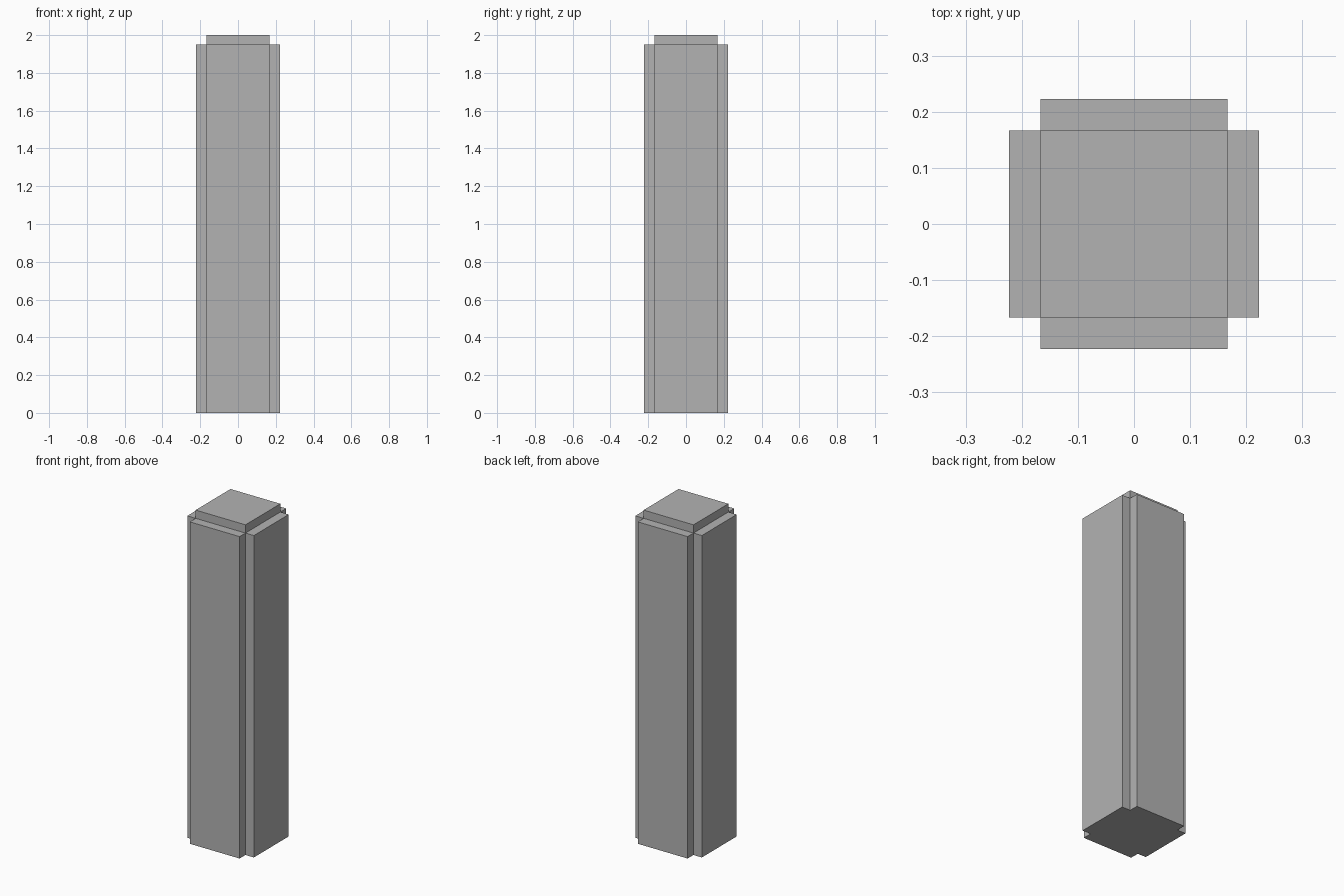
import bpy
from math import cos, sin, pi

cube = bpy.data.objects.get("Cube")
if cube:
    bpy.data.objects.remove(cube, do_unlink=True)

CORE = 0.167        # half width of the core
OUTER = 0.223       # half width across the panels
PANEL_TOP = 1.95

grey = bpy.data.materials.new("stone_grey")
grey.use_nodes = True
grey.diffuse_color = (0.45, 0.45, 0.45, 1)
grey.node_tree.nodes["Principled BSDF"].inputs["Base Color"].default_value = grey.diffuse_color


def box(name, centre, size, angle=0):
    bpy.ops.mesh.primitive_cube_add(size=1, location=centre, rotation=(0, 0, angle))
    obj = bpy.context.object
    obj.name = name
    obj.scale = size
    bpy.ops.object.transform_apply(location=False, rotation=True, scale=True)
    obj.data.materials.append(grey)
    return obj


# Full-height square core
box("pillar_core", (0, 0, 1), (2 * CORE, 2 * CORE, 2))

# One slightly shorter panel on each side
reach = (CORE + OUTER) / 2
for i, side in enumerate(("left", "back", "right", "front")):
    a = i * pi / 2
    box(side + "_panel", (reach * cos(a), reach * sin(a), PANEL_TOP / 2),
        (OUTER - CORE, 2 * CORE, PANEL_TOP), a)
